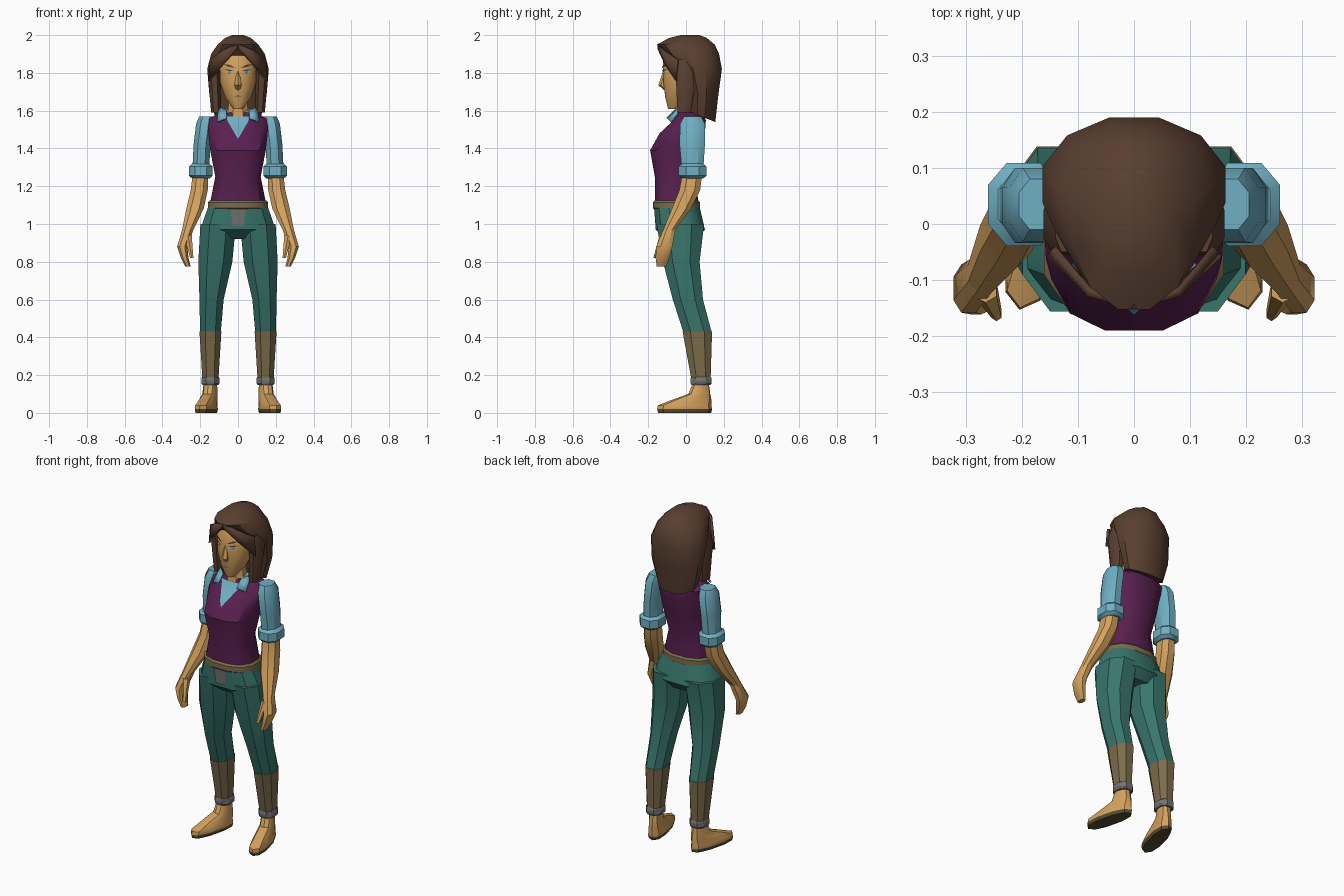
import bpy, bmesh, math
from mathutils import Matrix, Vector
from mathutils.bvhtree import BVHTree

default_cube = bpy.data.objects.get("Cube")
if default_cube:
    bpy.data.objects.remove(default_cube, do_unlink=True)

parts = []


def colour(name, red, green, blue):
    material = bpy.data.materials.new(name)
    material.use_nodes = True
    material.diffuse_color = (red, green, blue, 1)
    shader = next(n for n in material.node_tree.nodes if n.type == 'BSDF_PRINCIPLED')
    shader.inputs["Base Color"].default_value = material.diffuse_color
    shader.inputs["Roughness"].default_value = 0.9
    return material


skin = colour("skin", .66, .36, .11)
brown = colour("brown hair", .1, .05, .03)
purple = colour("purple vest", .1, .014, .08)
light_blue = colour("light blue shirt", .16, .43, .54)
teal = colour("teal trousers", .04, .18, .15)
khaki = colour("khaki cloth", .2, .15, .07)
grey = colour("grey trim", .17, .17, .17)
dark = colour("dark sole", .09, .07, .03)
eye_blue = colour("eye blue", .06, .35, .42)
eye_white = colour("eye white", .5, .45, .38)


def finish(name, mesh_data, material, mirrored):
    mesh = bpy.data.meshes.new(name)
    mesh_data.to_mesh(mesh)
    mesh_data.free()
    mesh.materials.append(material)
    part = bpy.data.objects.new(name, mesh)
    bpy.context.collection.objects.link(part)
    if mirrored:
        part.modifiers.new("Mirror", 'MIRROR').use_mirror_merge = False
    parts.append(part)
    return part


def at(height, half_width, y, half_depth, x=0, tilt=0):
    """One level cross-section; tilt raises its back."""
    return height, half_width, y, half_depth, x, tilt


def grow(section, rise, out):
    """The same cross-section moved up and widened."""
    height, half_width, y, half_depth, x, tilt = section
    return at(height + rise, half_width + out, y, half_depth + out, x, tilt)


def loft(name, material, sections, sides=8, power=.85):
    """Skin over cross-sections; parts off the centre line are mirrored."""
    angles = [math.tau * (i + .5) / sides for i in range(sides)]
    unit = [[math.copysign(abs(f(a)) ** power, f(a)) for f in (math.cos, math.sin)]
            for a in angles]
    widest = max(u for u, v in unit)
    deepest = max(v for u, v in unit)
    mesh_data = bmesh.new()
    loops = []
    for height, half_width, y, half_depth, x, tilt in sections:
        loops.append([mesh_data.verts.new((x + half_width * u / widest,
                                           y + half_depth * v / deepest,
                                           height + tilt * half_depth * v / deepest))
                      for u, v in unit])
    for lower, upper in zip(loops, loops[1:]):
        for i in range(sides):
            j = (i + 1) % sides
            mesh_data.faces.new((lower[i], lower[j], upper[j], upper[i]))
    mesh_data.faces.new(loops[0])
    mesh_data.faces.new(loops[-1])
    bmesh.ops.recalc_face_normals(mesh_data, faces=mesh_data.faces)
    return finish(name, mesh_data, material, sections[0][4] > 0)


def band(name, material, section, half_height, out, sides=8):
    """Rolled cuff around a cross-section."""
    profile = [(-1, 0), (-.6, out), (.6, out), (1, 0)]
    loft(name, material, [grow(section, rise * half_height, o) for rise, o in profile], sides)


def sheet(name, material, top, bottom, thickness):
    """Mirrored thin sheet between two rows of points."""
    mesh_data = bmesh.new()
    upper = [mesh_data.verts.new(point) for point in top]
    lower = [mesh_data.verts.new(point) for point in bottom]
    for i in range(len(upper) - 1):
        mesh_data.faces.new((upper[i], lower[i], lower[i + 1], upper[i + 1]))
    solidify = finish(name, mesh_data, material, True).modifiers.new("Solidify", 'SOLIDIFY')
    solidify.thickness = thickness
    solidify.offset = 0


def diamond(x, z, half_width, half_height, slant=0):
    return [(x - half_width, z - slant), (x, z - half_height),
            (x + half_width, z + slant), (x, z + half_height)]


def plate(name, material, target, outline, lift, mirrored=False):
    """Thin patch laid on the front of another part."""
    tree = BVHTree.FromPolygons([v.co for v in target.data.vertices],
                                [list(f.vertices) for f in target.data.polygons])
    mesh_data = bmesh.new()
    mesh_data.faces.new([mesh_data.verts.new((x, 0, z)) for x, z in outline])
    bmesh.ops.triangulate(mesh_data, faces=mesh_data.faces)
    bmesh.ops.subdivide_edges(mesh_data, edges=mesh_data.edges, cuts=3, use_grid_fill=True)
    for vert in mesh_data.verts:
        start = Vector((vert.co.x, -1, vert.co.z))
        vert.co.y = tree.ray_cast(start, Vector((0, 1, 0)))[0].y - lift
    finish(name, mesh_data, material, mirrored)


# Cross-sections shared by neighbouring parts
waist = at(1.1, .15, -.05, .115)
calf = at(.43, .055, .06, .075, .146)
hem = at(.17, .042, .08, .05, .146)
elbow = at(1.28, .045, .035, .056, .197)
wrist = at(.97, .03, -.088, .032, .266)

# Torso and hips
vest = loft("vest", purple, [
    waist, at(1.25, .12, -.055, .11), at(1.39, .147, -.05, .14),
    at(1.48, .157, -.02, .12), at(1.55, .16, .02, .085), at(1.59, .1, .02, .07)], 12, .8)
plate("shirt_front", light_blue, vest, [(0, 1.45), (.07, 1.57), (-.07, 1.57)], .006)
hips = loft("hips", teal, [
    at(.92, .12, -.02, .08), at(.97, .2, -.03, .13), grow(waist, 0, .005)], 12, .8)
plate("fly_patch", grey, hips, [(-.03, .99), (.03, .99), (.04, 1.08), (-.04, 1.08)], .006)
band("belt", khaki, waist, .025, .01, 12)

# Legs
loft("trouser_legs", teal, [
    calf, at(.6, .064, .01, .08, .14), at(.8, .09, -.025, .097, .12),
    at(1, .094, -.03, .126, .105)])
loft("lower_leg_wraps", khaki, [hem, grow(calf, 0, .003)])
band("ankle_trims", grey, hem, .022, .006)

# Feet, turned outward about the ankle, with dark soles
feet = loft("feet", skin, [
    at(0, .043, -.01, .145, .146), at(.02, .048, -.01, .15, .146), at(.04, .045, -.01, .146, .146),
    at(.07, .04, .03, .106, .146), at(.1, .036, .07, .06, .146), grow(hem, 0, -.01)], 10)
feet.data.materials.append(dark)
for face in feet.data.polygons:
    face.material_index = int(face.center.z < .025)
heel = Matrix.Translation((hem[4], hem[2], 0))
feet.data.transform(heel @ Matrix.Rotation(math.radians(14), 4, 'Z') @ heel.inverted())

# Arms and hands
loft("sleeves", light_blue, [
    elbow, at(1.42, .044, .033, .067, .191), at(1.53, .045, .034, .066, .177),
    at(1.57, .037, .035, .045, .168)])
band("sleeve_cuffs", light_blue, elbow, .04, .018)
loft("forearms", skin, [
    wrist, at(1.08, .046, -.025, .05, .228), at(1.18, .045, .02, .055, .205),
    grow(elbow, 0, -.004)])
loft("hands", skin, [
    at(.775, .014, -.13, .025, .265), at(.82, .02, -.125, .036, .282),
    at(.88, .027, -.115, .043, .295), wrist])
loft("thumbs", skin, [at(.82, .009, -.16, .013, .245), at(.94, .02, -.115, .025, .265)], 6)

# Neck and collar
loft("neck", skin, [at(1.54, .06, 0, .06), at(1.68, .045, 0, .05)])
loft("collar", light_blue, [
    at(1.55, .095, .01, .08, 0, .3), at(1.61, .07, .015, .06, 0, .3)], 10)
sheet("collar_wings", light_blue, [(.06, -.06, 1.6), (.1, -.02, 1.62)],
      [(.06, -.1, 1.56), (.11, -.08, 1.54)], .01)

# Head and face
head = loft("head", skin, [
    at(1.61, .025, -.065, .03), at(1.67, .068, -.04, .07), at(1.75, .095, -.02, .1),
    at(1.87, .098, -.015, .107), at(1.93, .07, -.02, .07)], 12, .95)
loft("nose", skin, [
    at(1.71, .012, -.1, .018), at(1.735, .018, -.115, .031), at(1.81, .008, -.1, .022)], 6)
plate("eyes", eye_white, head, diamond(.047, 1.803, .026, .011, .004), .003, True)
plate("irises", eye_blue, head, diamond(.046, 1.803, .01, .011), .005, True)
plate("lashes", brown, head, diamond(.05, 1.815, .028, .004, .004), .006, True)
plate("eyebrows", brown, head, diamond(.046, 1.837, .032, .006, .01), .005, True)
plate("mouth", dark, head, diamond(0, 1.677, .022, .003), .004)

# Hair
loft("hair_mass", brown, [
    at(1.57, .12, .08, .075, 0, -.4), at(1.69, .152, .086, .086), at(1.82, .163, .07, .12),
    at(1.9, .142, .03, .145), at(1.95, .108, 0, .152), at(1.985, .068, .01, .1),
    at(2, .03, .02, .05)], 12, 1)
loft("hair_locks", brown, [
    at(1.59, .026, -.01, .035, .116), at(1.8, .034, 0, .055, .127), at(1.87, .02, 0, .05, .12)])
sheet("fringe", brown, [(0, -.145, 1.955), (.08, -.122, 1.92), (.145, -.045, 1.87)],
      [(.004, -.142, 1.925), (.085, -.104, 1.84), (.15, -.052, 1.76)], .016)

# Soft shading with sharp creases
bpy.ops.object.select_all(action='DESELECT')
for part in parts:
    part.select_set(True)
bpy.context.view_layer.objects.active = parts[0]
bpy.ops.object.shade_smooth_by_angle(angle=math.radians(35))
